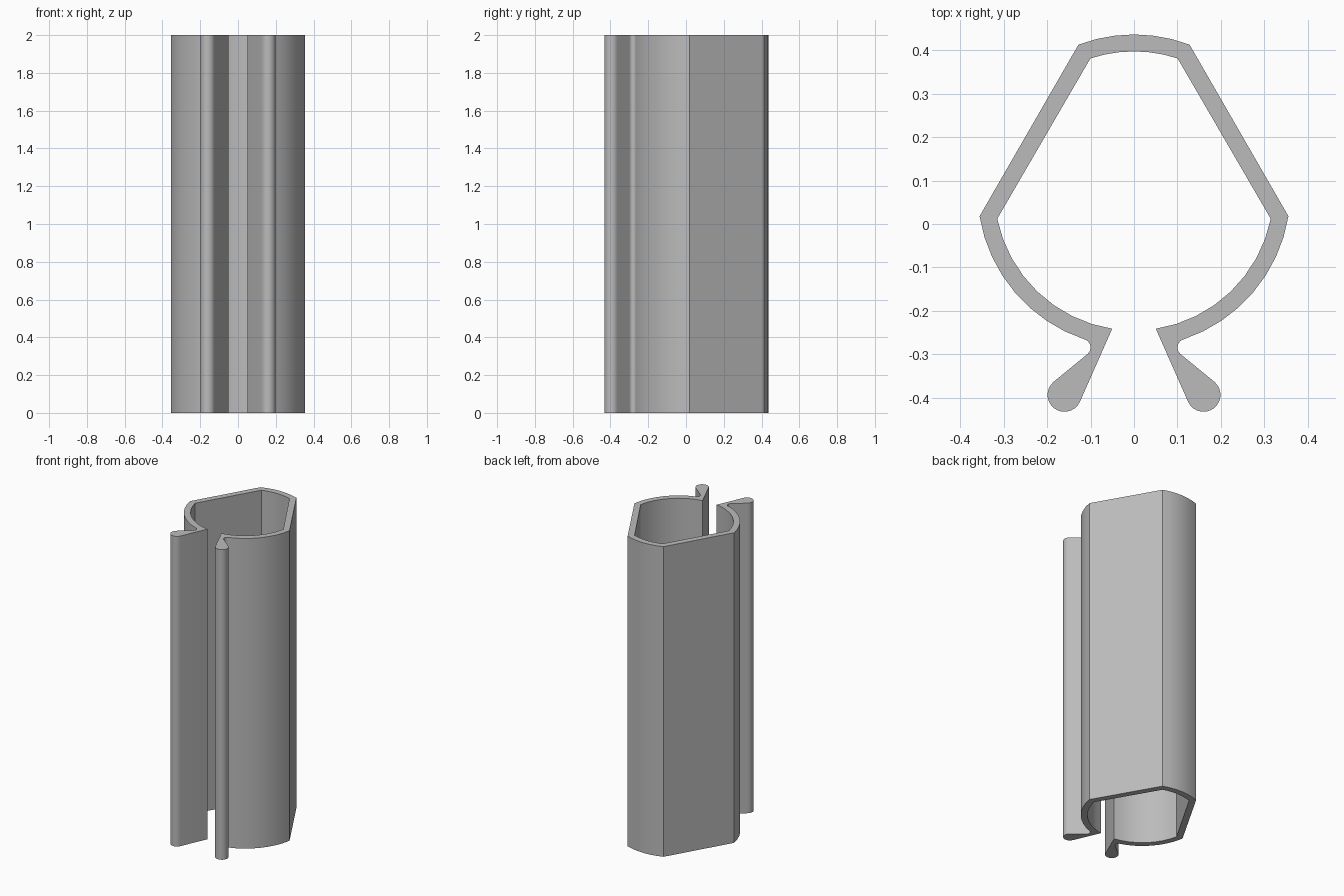
import bpy
import bmesh
from math import cos, sin, radians

cube = bpy.data.objects.get("Cube")
if cube:
    bpy.data.objects.remove(cube, do_unlink=True)

HEIGHT = 2.0
CENTRE = (0, 0.076)
OUTER, INNER = 0.36, 0.321


def arc(centre, radius, start, end, steps):
    """Points on an arc, angles in degrees."""
    angles = [radians(start + (end - start) * i / steps) for i in range(steps + 1)]
    return [(centre[0] + radius * cos(a), centre[1] + radius * sin(a)) for a in angles]


# Right-hand half of the wall section, from the outside of the back to the inside
half = arc(CENTRE, OUTER, 90, 69.2, 3)                  # outer back
half += arc(CENTRE, OUTER, -9.3, -71.6, 8)              # outer front curve
half += arc((0.12, -0.284), 0.02, 108.4, 230.7, 8)[1:]  # notch behind the lip
half += arc((0.16, -0.393), 0.039, 50.7, -156.3, 14)    # rounded lip
half += arc(CENTRE, INNER, -81, -11.5, 8)               # inner front curve
half += arc(CENTRE, INNER, 71.8, 90, 3)                 # inner back

# Mirror the half section, sharing the two points on the centre line
outline = half + [(-x, y) for x, y in reversed(half[1:-1])]

# Extrude the section to full height
bm = bmesh.new()
base = bm.faces.new([bm.verts.new((x, y, 0)) for x, y in outline])
result = bmesh.ops.extrude_face_region(bm, geom=[base], use_keep_orig=True)
top = [v for v in result["geom"] if isinstance(v, bmesh.types.BMVert)]
bmesh.ops.translate(bm, verts=top, vec=(0, 0, HEIGHT))
bmesh.ops.recalc_face_normals(bm, faces=bm.faces)
mesh = bpy.data.meshes.new("clip_channel")
bm.to_mesh(mesh)
bm.free()

channel = bpy.data.objects.new("clip_channel", mesh)
bpy.context.collection.objects.link(channel)

# Plain grey material
grey = bpy.data.materials.new("plain_grey")
grey.use_nodes = True
colour = (0.5, 0.5, 0.5, 1)
grey.diffuse_color = colour
grey.node_tree.nodes["Principled BSDF"].inputs["Base Color"].default_value = colour
mesh.materials.append(grey)

# Smooth the curves, keep the corners sharp
bpy.ops.object.select_all(action="DESELECT")
channel.select_set(True)
bpy.context.view_layer.objects.active = channel
bpy.ops.object.shade_smooth_by_angle(angle=radians(30))
